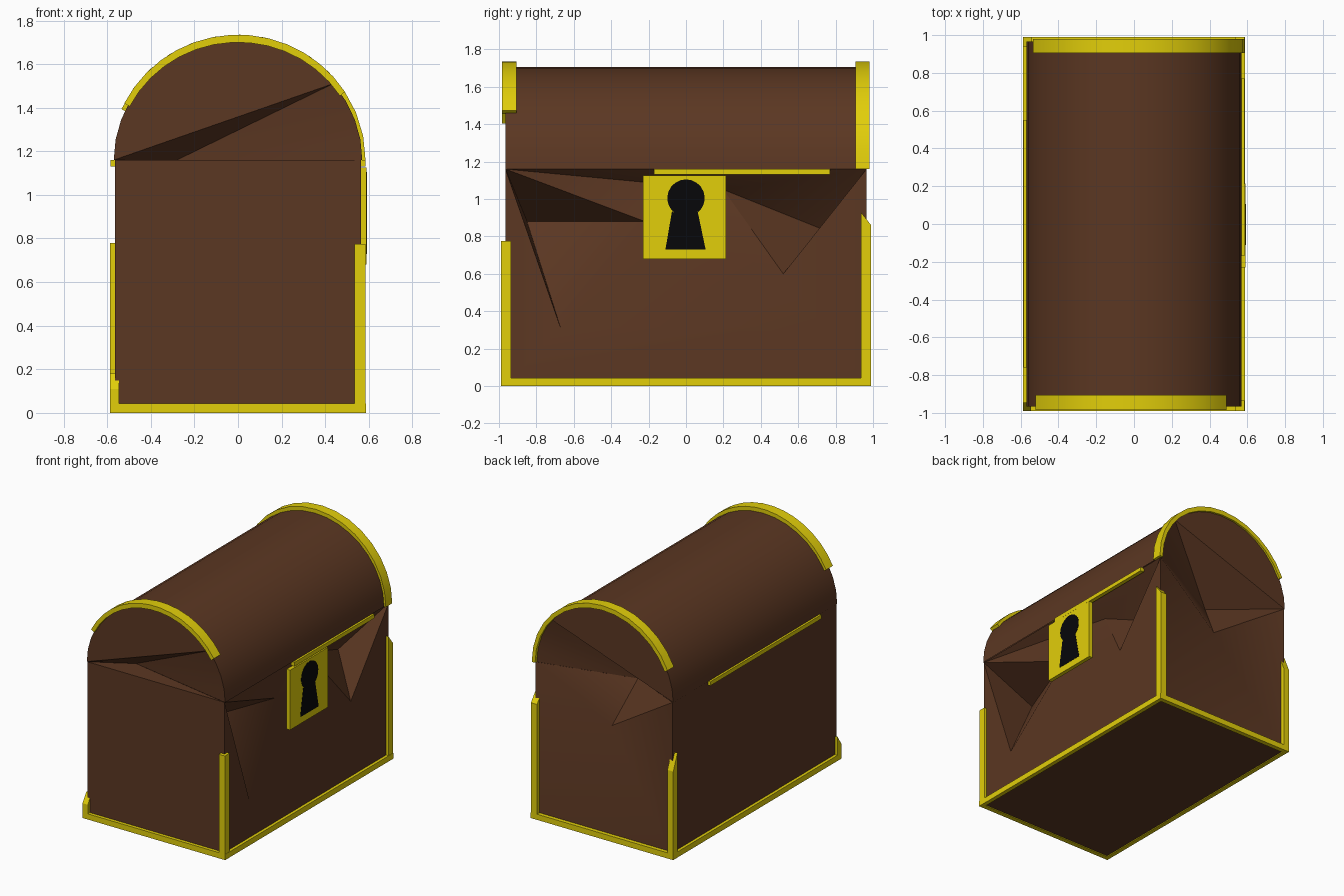
import bpy, bmesh, math

if "Cube" in bpy.data.objects:
    bpy.data.objects.remove(bpy.data.objects["Cube"])


def material(name, rgb):
    m = bpy.data.materials.new(name)
    m.diffuse_color = (*rgb, 1)
    m.use_nodes = True
    m.node_tree.nodes["Principled BSDF"].inputs["Base Color"].default_value = m.diffuse_color
    return m


WOOD = material("wood", (0.105, 0.038, 0.016))
GOLD = material("gold", (0.76, 0.62, 0.003))
BLACK = material("black", (0.002, 0.002, 0.003))


def build(name, verts, faces, mat, smooth=False):
    bm = bmesh.new()
    vs = [bm.verts.new(v) for v in verts]
    for f in faces:
        bm.faces.new([vs[i] for i in f])
    bmesh.ops.recalc_face_normals(bm, faces=bm.faces)
    me = bpy.data.meshes.new(name)
    bm.to_mesh(me)
    bm.free()
    me.materials.append(mat)
    ob = bpy.data.objects.new(name, me)
    bpy.context.collection.objects.link(ob)
    if smooth:
        bpy.context.view_layer.objects.active = ob
        ob.select_set(True)
        bpy.ops.object.shade_smooth_by_angle(angle=math.radians(30))
        ob.select_set(False)
    return ob


def box(name, x0, x1, y0, y1, z0, z1, z_outer=None):
    """Gold box whose top may slope to z_outer at the y1 side."""
    zo = z1 if z_outer is None else z_outer
    v = [(x0, y0, z0), (x1, y0, z0), (x1, y1, z0), (x0, y1, z0),
         (x0, y0, z1), (x1, y0, z1), (x1, y1, zo), (x0, y1, zo)]
    f = [(0, 1, 2, 3), (4, 5, 6, 7), (0, 1, 5, 4), (1, 2, 6, 5), (2, 3, 7, 6), (3, 0, 4, 7)]
    return build(name, v, f, GOLD)


def prism_x(name, pts, x0, x1, mat):
    """Extrude a y/z outline along x."""
    n = len(pts)
    v = [(x, y, z) for x in (x0, x1) for y, z in pts]
    f = [tuple(range(n)), tuple(range(n, 2 * n))]
    f += [(i, (i + 1) % n, n + (i + 1) % n, n + i) for i in range(n)]
    return build(name, v, f, mat)


X, Y, TOP, RISE, N = 0.565, 0.965, 1.16, 0.545, 18
FRONT_DENT, BACK_DENT = (-0.28, -0.80, TOP), (-0.08, 0.68, 1.10)

# Chest body: flat front and left, hollows folded in under the lid at right and back
body = [(-X, -Y, 0.006), (X, -Y, 0.006), (X, Y, 0.006), (-X, Y, 0.006),
        (-X, -Y, TOP), (X, -Y, TOP), (X, Y, TOP), (-X, Y, TOP),
        FRONT_DENT, BACK_DENT, (0.0, 0.87, 0.80),
        (X, -0.67, 0.31), (X, 0.40, 0.32), (X, 0.52, 0.60),    # outer creases, right
        (0.22, -0.85, 0.88), (0.46, -0.22, 0.88),              # hollow bottom, right
        (0.43, 0.20, 1.05), (0.30, 0.75, 0.83)]
build("chest_body", body, [
    (0, 1, 2, 3), (0, 3, 7, 4), (0, 1, 5, 4), (4, 5, 8),
    (2, 3, 10), (3, 7, 10), (7, 9, 10), (6, 10, 9), (2, 10, 6),
    (1, 2, 12, 11), (1, 11, 5), (2, 6, 13), (2, 13, 12),
    (11, 14, 5), (11, 15, 14), (11, 12, 15), (12, 13, 15), (13, 16, 15),
    (13, 17, 16), (13, 6, 17),
    (5, 14, 15), (5, 15, 16), (5, 16, 6), (6, 16, 17)], WOOD, smooth=True)


# Barrel lid, its end caps folding inward to meet the hollows
def arc(a, rx, rz):
    return rx * math.cos(a), TOP + rz * math.sin(a)


v = []
for y in (-Y, Y):
    for i in range(N + 1):
        x, z = arc(math.pi * i / N, 0.57, RISE)
        v.append((x, y, z))
M = N + 1
v += [FRONT_DENT, BACK_DENT]
faces = [(i, i + 1, M + i + 1, M + i) for i in range(N)]
for base, dent in ((0, 2 * M), (M, 2 * M + 1)):
    faces.append(tuple(base + i for i in range(4, M)))
    faces.append((base + N, base + 4, dent))
    faces += [(base + i, base + i + 1, dent) for i in range(4)]
build("barrel_lid", v, faces, WOOD, smooth=True)


# Gold arches around the lid ends
def lid_arch(name, y0, y1, a0, a1, n=14):
    v, f = [], []
    for i in range(n + 1):
        a = math.radians(a0 + (a1 - a0) * i / n)
        for rx, rz, y in ((0.558, 0.54, y0), (0.585, 0.575, y0),
                          (0.585, 0.575, y1), (0.558, 0.54, y1)):
            x, z = arc(a, rx, rz)
            v.append((x, y, z))
    for i in range(n):
        for k in range(4):
            j = (k + 1) % 4
            f.append((4 * i + k, 4 * i + j, 4 * i + 4 + j, 4 * i + 4 + k))
    f += [(0, 1, 2, 3), tuple(4 * n + k for k in range(4))]
    build(name, v, f, GOLD, smooth=True)


lid_arch("front_lid_arch", -0.985, -0.905, 33, 153)
lid_arch("back_lid_arch", 0.905, 0.98, 0, 156)

# Gold base frame
for s, side in ((-1, "left"), (1, "right")):
    box("base_trim_" + side, *sorted((s * 0.555, s * 0.587)), -0.99, 0.99, 0, 0.042)
for s, side in ((-1, "front"), (1, "back")):
    box("base_trim_" + side, -0.555, 0.555, *sorted((s * 0.955, s * 0.99)), 0, 0.042)

# Gold corner posts of uneven height
box("post_front_right", 0.535, 0.585, -0.99, -0.935, 0.02, 0.775)
box("post_front_left", -0.588, -0.545, -0.99, -0.945, 0.02, 0.11, z_outer=0.18)
box("post_back_right", 0.535, 0.585, 0.935, 0.99, 0.02, 0.93, z_outer=0.86)
box("post_back_left", -0.588, -0.54, 0.94, 0.99, 0.02, 0.78, z_outer=0.66)

# Gold rails beneath the lid
box("rail_right", 0.555, 0.585, -0.17, 0.77, 1.13, 1.16)
box("rail_left", -0.585, -0.555, -0.76, 0.55, 1.13, 1.16)

# Lock plate and keyhole
box("lock_plate", 0.56, 0.59, -0.23, 0.215, 0.68, 1.125)
hole = [(0.105, 0.73), (0.062, 0.935)]
for i in range(17):
    a = math.radians(-50 + 280 * i / 16)
    hole.append((0.1 * math.cos(a), 1.005 + 0.1 * math.sin(a)))
hole += [(-0.075, 0.935), (-0.11, 0.73)]
prism_x("keyhole", hole, 0.58, 0.592, BLACK)
